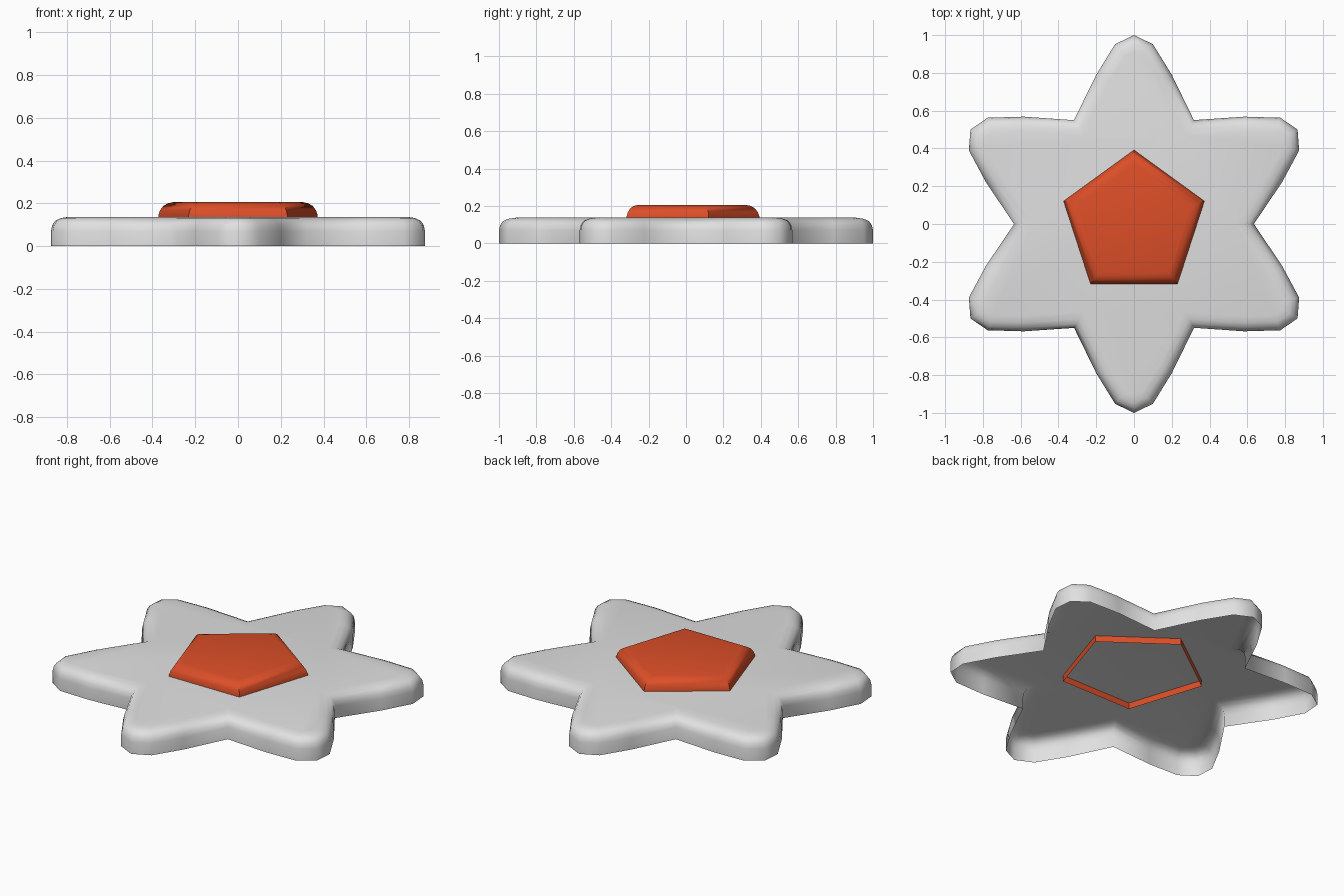
import bpy, bmesh, math
from mathutils import Vector

if "Cube" in bpy.data.objects:
    bpy.data.objects.remove(bpy.data.objects["Cube"])


def material(name, rgb):
    m = bpy.data.materials.new(name)
    m.diffuse_color = (*rgb, 1)
    m.use_nodes = True
    m.node_tree.nodes["Principled BSDF"].inputs["Base Color"].default_value = m.diffuse_color
    return m


def inset_loop(pts, d):
    """Offset a counter-clockwise outline inward with mitred corners."""
    out = []
    n = len(pts)
    for i, p in enumerate(pts):
        a = (p - pts[i - 1]).normalized()
        b = (pts[(i + 1) % n] - p).normalized()
        na, nb = Vector((-a.y, a.x)), Vector((-b.y, b.x))
        out.append(p + (na + nb) * (d / (1 + na.dot(nb))))
    return out


def open_shell(name, outline, profile, mat, angle):
    """Stack inset outlines into a shell with a cap and an open bottom."""
    bm = bmesh.new()
    rings = [[bm.verts.new((p.x, p.y, z)) for p in inset_loop(outline, d)]
             for d, z in profile]
    n = len(outline)
    for lo, hi in zip(rings, rings[1:]):
        for i in range(n):
            j = (i + 1) % n
            bm.faces.new((lo[i], lo[j], hi[j], hi[i]))
    bm.faces.new(rings[-1])
    me = bpy.data.meshes.new(name)
    bm.to_mesh(me)
    bm.free()
    me.materials.append(mat)
    ob = bpy.data.objects.new(name, me)
    bpy.context.collection.objects.link(ob)
    bpy.ops.object.select_all(action='DESELECT')
    ob.select_set(True)
    bpy.context.view_layer.objects.active = ob
    bpy.ops.object.shade_smooth_by_angle(angle=math.radians(angle))
    return ob


grey = material("light grey", (0.75, 0.75, 0.75))
orange = material("red orange", (0.72, 0.077, 0.021))

# Six-petal base: one petal outline repeated around the centre
petal = [(0.317, 0.55), (0.2, 0.79), (0.1, 0.952), (0, 1.0),
         (-0.1, 0.952), (-0.2, 0.79)]
star = []
for k in range(6):
    c, s = math.cos(k * math.pi / 3), math.sin(k * math.pi / 3)
    star += [Vector((c * x - s * y, s * x + c * y)) for x, y in petal]
open_shell("petal_base", star,
           [(0, 0), (0, 0.07), (0.006, 0.098), (0.02, 0.119),
            (0.045, 0.131), (0.08, 0.137)], grey, 75)

# Raised five-sided centre, sunk slightly through the base
penta = [Vector((0.392 * math.cos(a), 0.392 * math.sin(a)))
         for a in (math.radians(90 + 72 * k) for k in range(5))]
open_shell("centre_pentagon", penta,
           [(0, 0.1), (0, 0.145), (0.007, 0.168), (0.02, 0.188),
            (0.037, 0.2), (0.06, 0.206)], orange, 40)
